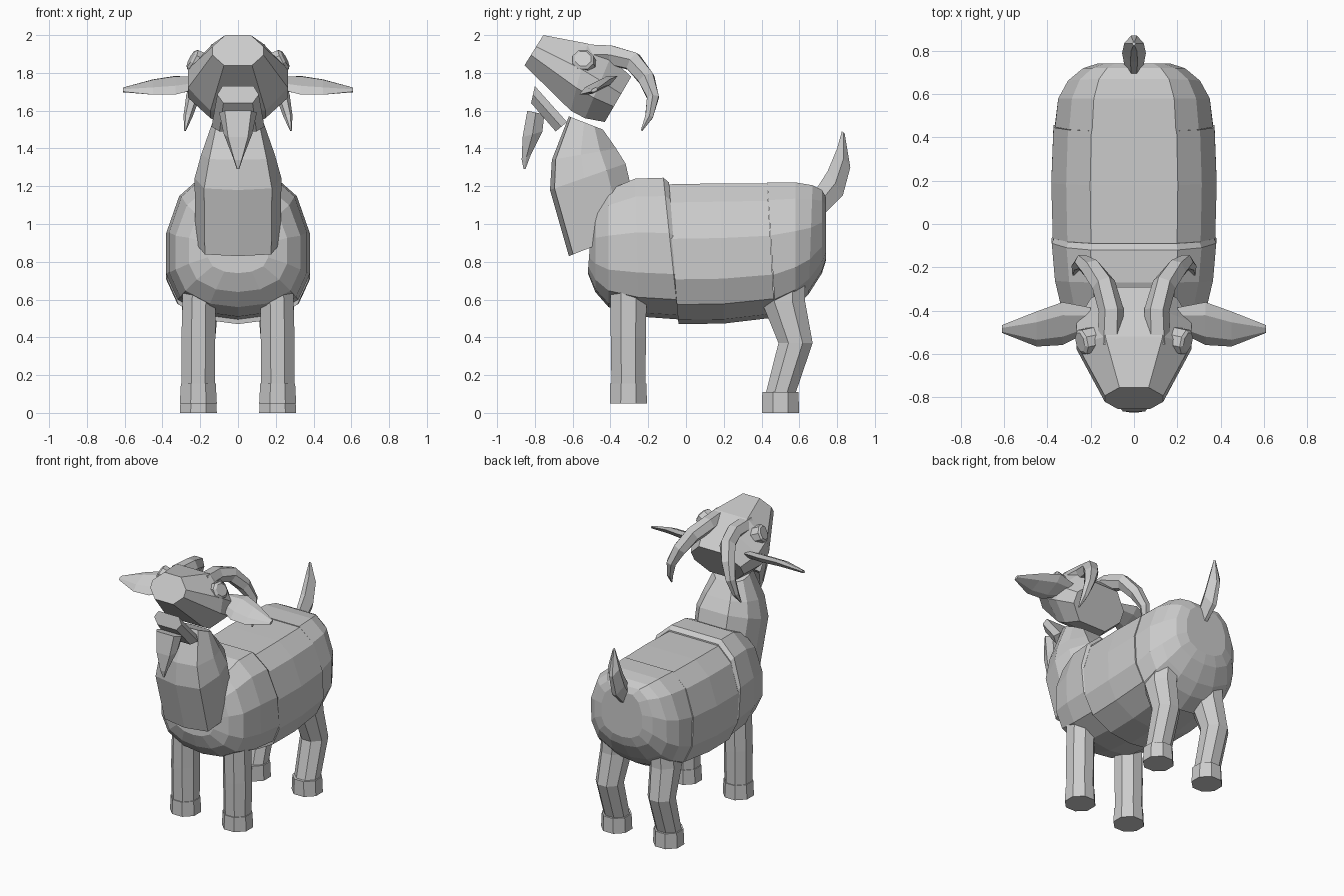
import bpy, bmesh, math
from mathutils import Vector

cube = bpy.data.objects.get("Cube")
if cube:
    bpy.data.objects.remove(cube, do_unlink=True)

# one plain grey for the whole animal
grey = bpy.data.materials.new("plain_grey")
grey.use_nodes = True
colour = (0.6, 0.6, 0.6, 1)
grey.diffuse_color = colour
grey.node_tree.nodes["Principled BSDF"].inputs["Base Color"].default_value = colour

X, Y = Vector((1, 0, 0)), Vector((0, 1, 0))


def loft(name, rings, mirror=False):
    """Skin a list of equal rings, close both ends, optionally mirror across x."""
    bm = bmesh.new()
    loops = [[bm.verts.new(p) for p in r] for r in rings]
    n = len(loops[0])
    for a, b in zip(loops, loops[1:]):
        for i in range(n):
            j = (i + 1) % n
            bm.faces.new((a[i], a[j], b[j], b[i]))
    bm.faces.new(loops[0][::-1])
    bm.faces.new(loops[-1])
    bmesh.ops.recalc_face_normals(bm, faces=bm.faces)
    mesh = bpy.data.meshes.new(name)
    bm.to_mesh(mesh)
    bm.free()
    mesh.materials.append(grey)
    obj = bpy.data.objects.new(name, mesh)
    bpy.context.collection.objects.link(obj)
    if mirror:
        m = obj.modifiers.new("Mirror", 'MIRROR')
        m.use_mirror_merge = False
    return obj


def ring(c, u, v, n=8, turn=0.5):
    """Polygon ring round c with half axes u and v."""
    angles = [2 * math.pi * (i + turn) / n for i in range(n)]
    return [Vector(c) + u * math.cos(a) + v * math.sin(a) for a in angles]


def section(profile, start, end, w):
    """Symmetric ring between two (y, z) points on the middle plane."""
    s, e = Vector((0, *start)), Vector((0, *end))
    right = [s.lerp(e, t) + X * w * a for a, t in profile]
    left = [s.lerp(e, t) - X * w * a for a, t in reversed(profile) if a > 0]
    return right + left


def body_part(name, profile, stations):
    return loft(name, [section(profile, *s) for s in stations])


# barrel: chest, belly and rump
barrel = [(0, 0), (.45, .03), (.84, .14), (1, .32), (1, .61), (.82, .87), (.53, 1)]
body_part("chest", barrel, [
    ((-.52, .74), (-.50, 1.00), .16), ((-.48, .64), (-.48, 1.11), .26),
    ((-.41, .56), (-.41, 1.18), .33), ((-.25, .51), (-.27, 1.24), .365),
    ((-.04, .495), (-.12, 1.245), .38), ((-.035, .505), (-.09, 1.22), .37)])
body_part("belly", barrel, [
    ((-.04, .47), (-.10, 1.21), .375), ((.2, .473), (.18, 1.215), .382),
    ((.47, .505), (.43, 1.215), .372)])
body_part("rump", barrel, [
    ((.475, .50), (.43, 1.22), .365), ((.58, .56), (.58, 1.22), .35),
    ((.65, .63), (.67, 1.205), .305), ((.72, .74), (.72, 1.18), .235),
    ((.742, .81), (.742, 1.14), .165)])

# neck, with a ridge down the throat
neck = [(0, 0), (.78, .06), (1, .45), (.9, .75), (.5, 1)]
body_part("neck", neck, [
    ((-.62, .83), (-.24, .98), .225), ((-.72, 1.18), (-.32, 1.32), .23),
    ((-.71, 1.34), (-.37, 1.40), .195), ((-.62, 1.57), (-.44, 1.50), .135)])

# head, jaw and beard
skull = [(.55, 0), (1, .34), (1, .62), (.5, 1)]
body_part("head", skull, [
    ((-.855, 1.84), (-.755, 2.0), .135), ((-.61, 1.60), (-.52, 1.955), .265),
    ((-.535, 1.56), (-.40, 1.88), .265), ((-.43, 1.54), (-.29, 1.78), .2)])
jaw = [(.7, 0), (1, .5), (.75, 1)]
body_part("lower_jaw", jaw, [
    ((-.82, 1.64), (-.80, 1.73), .11), ((-.69, 1.49), (-.63, 1.54), .14)])
body_part("beard", jaw, [
    ((-.84, 1.60), (-.75, 1.58), .10), ((-.865, 1.46), (-.76, 1.49), .075),
    ((-.87, 1.34), (-.82, 1.37), .028), ((-.86, 1.29), (-.85, 1.29), .006)])

# tail
tail = [(.3, 0), (1, .5), (.3, 1)]
body_part("tail", tail, [
    ((.68, 1.17), (.74, 1.06), .04), ((.75, 1.28), (.83, 1.15), .055),
    ((.80, 1.40), (.87, 1.30), .045), ((.825, 1.49), (.84, 1.48), .008)])

# horns, swept back and curling down
path = [((.11, -.56, 1.90), .06), ((.105, -.40, 1.895), .058), ((.14, -.28, 1.86), .056),
        ((.195, -.21, 1.77), .05), ((.24, -.175, 1.67), .036), ((.265, -.195, 1.57), .024),
        ((.28, -.235, 1.495), .005)]
points = [Vector(p) for p, r in path]
rings = []
for i, (p, r) in enumerate(path):
    tangent = (points[min(i + 1, len(path) - 1)] - points[max(i - 1, 0)]).normalized()
    side = (X - tangent * X.dot(tangent)).normalized()
    rings.append(ring(p, side * r, tangent.cross(side) * r, 6, 0))
loft("horns", rings, True)

# ears, thin leaves tilted forward
blade = Vector((0, .9, .45))
loft("ears", [ring(c, blade * w, Vector((0, -.45, .9)) * h, 6, 0) for c, w, h in [
    ((.2, -.44, 1.745), .06, .025), ((.33, -.46, 1.735), .11, .028),
    ((.45, -.485, 1.725), .09, .024), ((.61, -.485, 1.71), .02, .01)]], True)

# eyes, short eight-sided studs
up, back = Vector((-.45, 0, .9)), Vector((.2, 1, 0))
loft("eyes", [ring(c, back * r, up * r) for c, r in [
    ((.17, -.53, 1.84), .06), ((.24, -.545, 1.87), .06), ((.25, -.545, 1.875), .045)]], True)


def leg(name, stations):
    loft(name, [ring((x, y, z), X * rx, Y * ry) for x, y, z, rx, ry in stations], True)


# legs and hooves
leg("front_legs", [(.21, -.305, .15, .095, .097), (.21, -.305, .4, .097, .101),
                   (.205, -.305, .68, .093, .104)])
leg("front_hooves", [(.21, -.305, .05, .106, .106), (.21, -.305, .155, .1, .104)])
leg("rear_legs", [(.21, .5, .1, .09, .085), (.21, .58, .37, .095, .098),
                  (.2, .515, .59, .105, .125), (.19, .52, .76, .1, .12)])
leg("rear_hooves", [(.21, .5, 0, .106, .106), (.21, .5, .11, .1, .104)])
